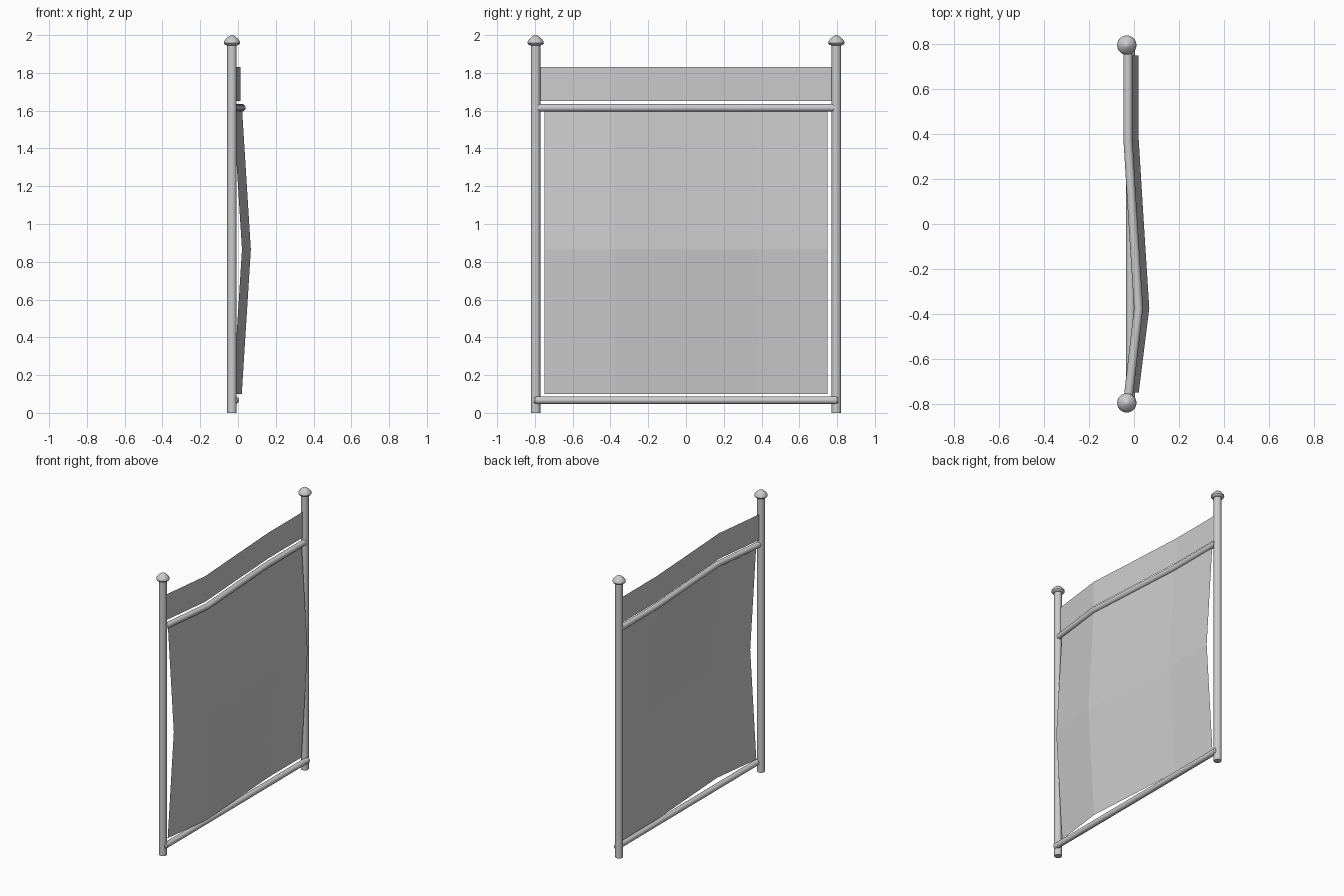
import bpy, bmesh, math

cube = bpy.data.objects.get("Cube")
if cube:
    bpy.data.objects.remove(cube, do_unlink=True)

grey = bpy.data.materials.new("plain grey")
grey.use_nodes = True
COLOUR = (0.6, 0.6, 0.6, 1)
grey.diffuse_color = COLOUR
grey.node_tree.nodes["Principled BSDF"].inputs["Base Color"].default_value = COLOUR

POST_X, POST_Y = -0.032, 0.796


def finish(name, bm, smooth=True):
    bmesh.ops.recalc_face_normals(bm, faces=bm.faces)
    mesh = bpy.data.meshes.new(name)
    bm.to_mesh(mesh)
    bm.free()
    mesh.materials.append(grey)
    obj = bpy.data.objects.new(name, mesh)
    bpy.context.collection.objects.link(obj)
    if smooth:
        bpy.ops.object.select_all(action='DESELECT')
        obj.select_set(True)
        bpy.context.view_layer.objects.active = obj
        bpy.ops.object.shade_smooth_by_angle(angle=math.radians(35))
    return obj


def skin_rings(name, rings):
    """Join rings of points into a closed, capped surface."""
    bm = bmesh.new()
    loops = [[bm.verts.new(p) for p in ring] for ring in rings]
    n = len(loops[0])
    for a, b in zip(loops, loops[1:]):
        for i in range(n):
            j = (i + 1) % n
            bm.faces.new((a[i], a[j], b[j], b[i]))
    bm.faces.new(loops[0])
    bm.faces.new(loops[-1])
    return finish(name, bm)


def circle(radius, sides):
    for i in range(sides):
        a = math.tau * i / sides
        yield radius * math.cos(a), radius * math.sin(a)


def lathe(name, y, profile, sides=24):
    skin_rings(name, [[(POST_X + u, y + v, z) for u, v in circle(r, sides)]
                      for r, z in profile])


def rail(name, path, z, radius=0.02, sides=16):
    skin_rings(name, [[(x + u, y, z + v) for u, v in circle(radius * s, sides)]
                      for x, y, s in path])


def sheet(name, half_width, wave, rows):
    """Thin cloth: a wave across the width, pushed out by a bulge per row."""
    bm = bmesh.new()
    last = len(wave) - 1
    grid = [[bm.verts.new((x + bulge, half_width * (2 * i / last - 1), z))
             for i, x in enumerate(wave)] for z, bulge in rows]
    for lo, hi in zip(grid, grid[1:]):
        for i in range(last):
            bm.faces.new((lo[i], lo[i + 1], hi[i + 1], hi[i]))
    finish(name, bm, smooth=False)


# Posts with mushroom caps
for side, y in (("front", -POST_Y), ("back", POST_Y)):
    lathe(side + "_post", y, [(0.025, 0), (0.025, 1.955)])
    lathe(side + "_post_cap", y, [(0.028, 1.946), (0.038, 1.95), (0.043, 1.957),
                                  (0.042, 1.966), (0.034, 1.978), (0.022, 1.989),
                                  (0.012, 1.996), (0.005, 2.0)])

# Straight bottom rail with rounded ends
rail("bottom_rail", [(-0.015, -0.808, 0.6), (-0.015, -0.8, 1),
                     (-0.015, 0.8, 1), (-0.015, 0.808, 0.6)], 0.067)

# Wavy top rail, cloth panel and upper banner, from front to back
WAVE = (-0.027, 0.02, -0.004, -0.027, -0.027)
ends = [-0.785, -0.375, 0, 0.375, 0.785]
rail("top_rail", [(x, y, 1) for x, y in zip(WAVE, ends)], 1.615)
sheet("cloth_panel", 0.75, WAVE, [(0.1, 0), (0.865, 0.048), (1.6, 0.002)])
sheet("upper_banner", 0.775, WAVE, [(1.65, -0.006), (1.832, -0.006)])
